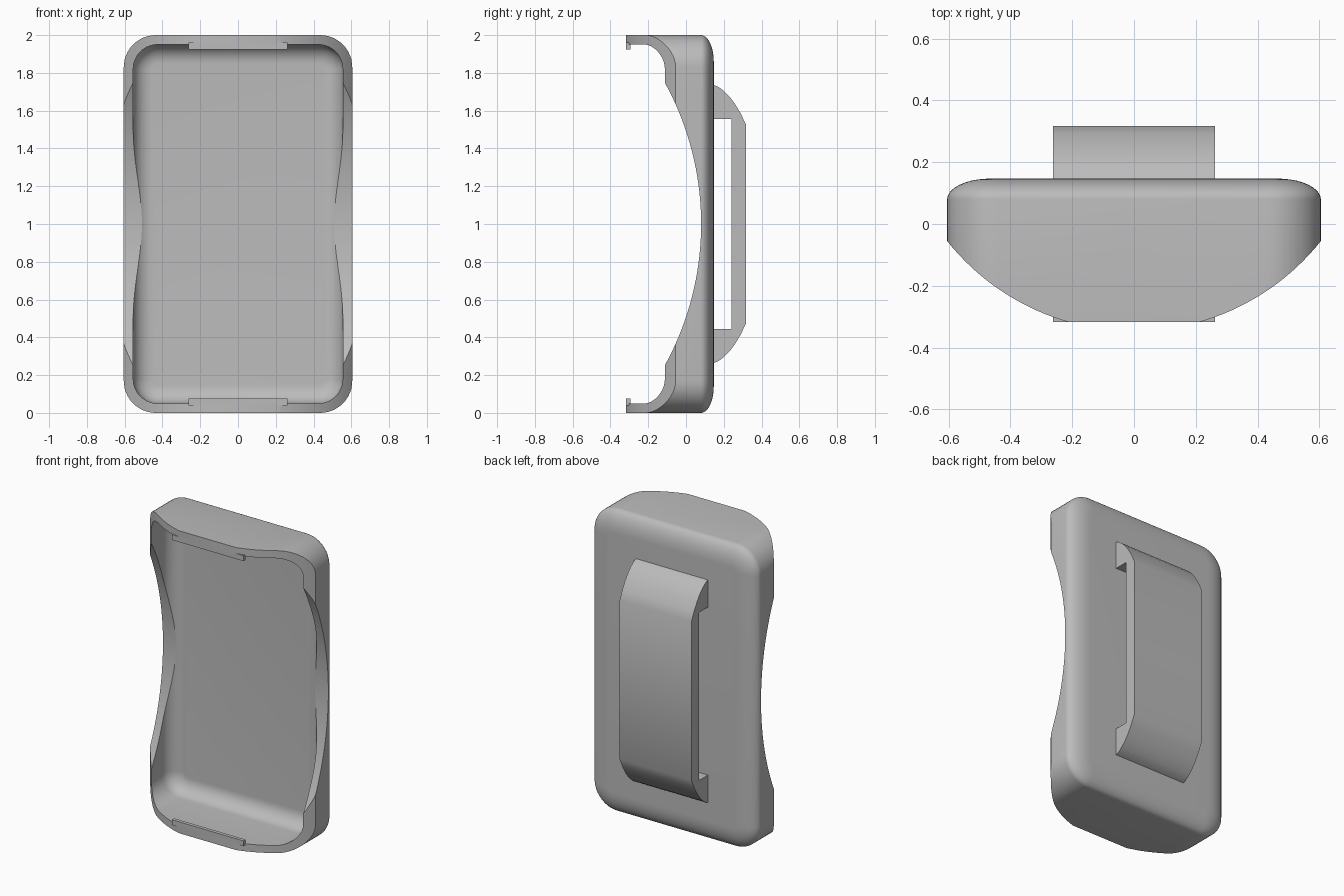
import bpy, bmesh
from math import sin, cos, pi, sqrt, radians

cube = bpy.data.objects.get("Cube")
if cube:
    bpy.data.objects.remove(cube, do_unlink=True)

grey = bpy.data.materials.new("plain grey")
grey.use_nodes = True
COLOUR = (0.5, 0.5, 0.5, 1)
grey.diffuse_color = COLOUR
grey.node_tree.nodes["Principled BSDF"].inputs["Base Color"].default_value = COLOUR


def make_object(name, bm):
    bmesh.ops.recalc_face_normals(bm, faces=bm.faces[:])
    mesh = bpy.data.meshes.new(name)
    bm.to_mesh(mesh)
    bm.free()
    mesh.materials.append(grey)
    ob = bpy.data.objects.new(name, mesh)
    bpy.context.collection.objects.link(ob)
    return ob


def loft(name, rings):
    """Solid through a list of equal-length point rings, capped at both ends."""
    bm = bmesh.new()
    loops = [[bm.verts.new(p) for p in ring] for ring in rings]
    n = len(loops[0])
    for a, b in zip(loops, loops[1:]):
        for i in range(n):
            j = (i + 1) % n
            bm.faces.new((a[i], a[j], b[j], b[i]))
    bm.faces.new(loops[0])
    bm.faces.new(loops[-1])
    return make_object(name, bm)


def rounded_ring(half_w, half_h, r, y, steps=12):
    ring = []
    for q, (sx, sz) in enumerate([(1, 1), (-1, 1), (-1, -1), (1, -1)]):
        for k in range(steps + 1):
            a = (q + k / steps) * pi / 2
            ring.append((sx * (half_w - r) + r * cos(a), y, 1 + sz * (half_h - r) + r * sin(a)))
    return ring


def tray(name, half_w, half_h, r, y_front, y_bend, y_back, inset, steps=10):
    """Rounded block whose back edge is softened by an elliptical bend."""
    rings = [rounded_ring(half_w, half_h, r, y_front)]
    for k in range(steps + 1):
        a = k / steps * pi / 2
        d = inset * (1 - cos(a))
        rings.append(rounded_ring(half_w - d, half_h - d, r - d, y_bend + (y_back - y_bend) * sin(a)))
    return loft(name, rings)


def extrude_x(name, profile, half):
    return loft(name, [[(x, y, z) for y, z in profile] for x in (-half, half)])


def carve(ob, cutter, operation):
    mod = ob.modifiers.new("carve", "BOOLEAN")
    mod.operation = operation
    mod.solver = "EXACT"
    mod.object = cutter
    bpy.context.view_layer.update()
    result = bpy.data.meshes.new_from_object(ob.evaluated_get(bpy.context.evaluated_depsgraph_get()))
    ob.modifiers.clear()
    ob.data = result
    bpy.data.objects.remove(cutter, do_unlink=True)


# Shell: rounded block, hollowed from the front
shell = tray("shell", 0.605, 1.0, 0.17, -0.5, 0.08, 0.147, 0.14)
carve(shell, tray("cavity", 0.555, 0.95, 0.13, -0.6, 0.0, 0.095, 0.1), "DIFFERENCE")

# Bowed front rim with a flat middle
centre, radius, flat = 0.426, 0.773, 0.318
edge = sqrt(radius ** 2 - (centre + flat) ** 2)
xs = [edge + (0.63 - edge) * k / 20 for k in range(21)]
half = [(x, centre - sqrt(radius ** 2 - x * x)) for x in xs] + [(0.7, 0.3)]
outline = half + [(-x, y) for x, y in reversed(half)]
front = loft("front_limit", [[(x, y, z) for x, y in outline] for z in (-0.2, 2.2)])
carve(shell, front, "INTERSECT")

# Long scooped side openings
zs = [-0.88 + 1.76 * k / 48 for k in range(49)]
scoop = [(-1.473 + sqrt(1.553 ** 2 - z * z), 1 + z) for z in zs]
carve(shell, extrude_x("scoop", scoop + [(-0.7, 1.88), (-0.7, 0.12)], 0.8), "DIFFERENCE")


# Retaining lips on the top and bottom walls
def lip(name, side):
    zr = (1 + side * 0.925, 1 + side * 0.96)
    return extrude_x(name, [(-0.318, zr[0]), (-0.295, zr[0]), (-0.295, zr[1]), (-0.318, zr[1])], 0.262)


parts = [shell, lip("top_lip", 1), lip("bottom_lip", -1)]

# Belt clip: a bridge with curved ends on the back
upper = [(0.14, 0.555), (0.14, 0.738), (0.17, 0.727), (0.2, 0.705), (0.23, 0.675),
         (0.26, 0.635), (0.29, 0.585), (0.318, 0.525)]
arch = [(y, 1 + z) for y, z in upper] + [(y, 1 - z) for y, z in reversed(upper)]
arch += [(0.24, 0.445), (0.24, 1.555)]
parts.append(extrude_x("belt_clip", arch, 0.263))

bpy.ops.object.select_all(action="DESELECT")
for ob in parts:
    ob.select_set(True)
bpy.context.view_layer.objects.active = shell
bpy.ops.object.shade_smooth_by_angle(angle=radians(30))
